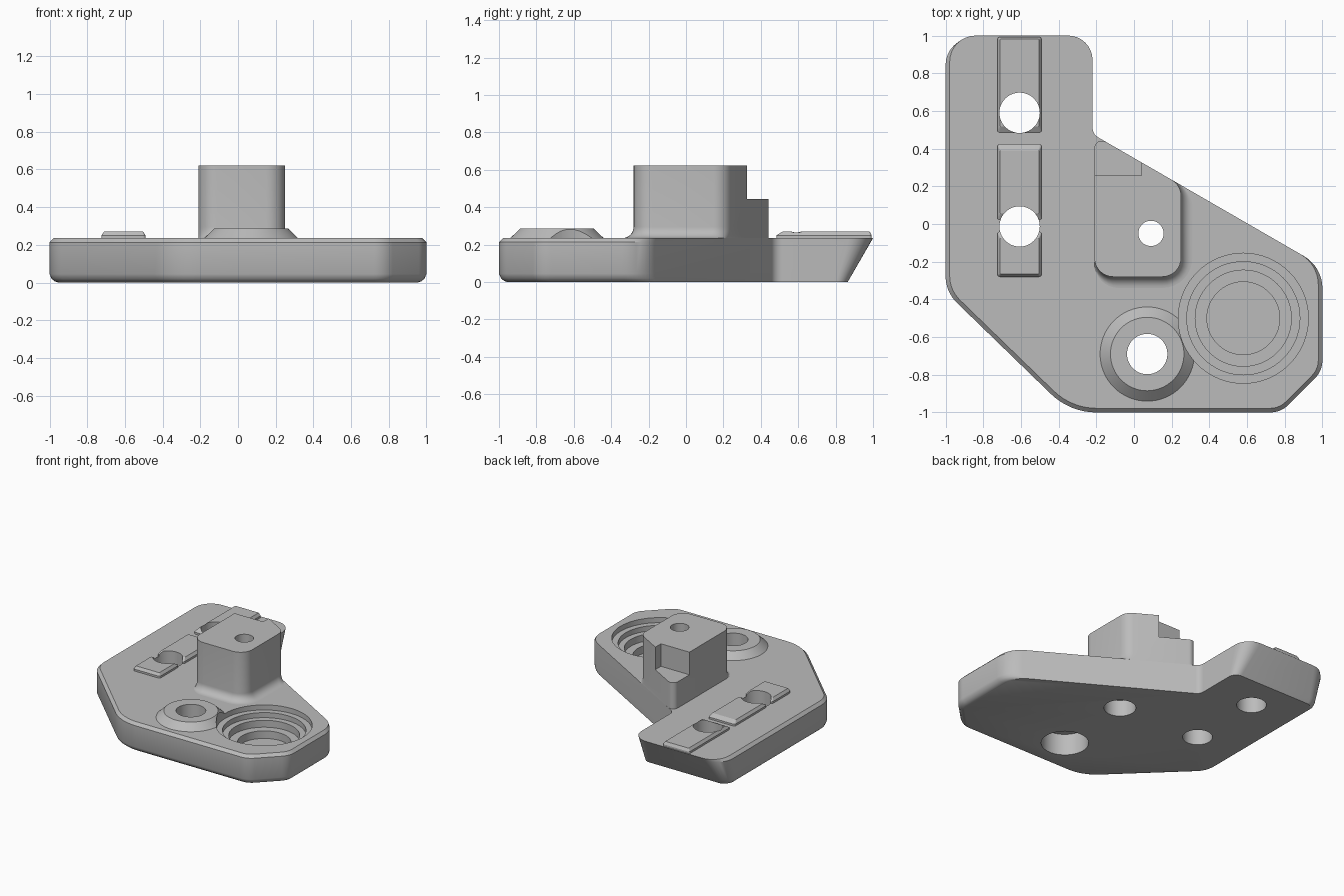
import bpy, bmesh, math
from mathutils import Vector

cube = bpy.data.objects.get("Cube")
if cube:
    bpy.data.objects.remove(cube, do_unlink=True)

grey = bpy.data.materials.new("grey")
grey.use_nodes = True
grey.diffuse_color = (0.5, 0.5, 0.5, 1)
grey.node_tree.nodes["Principled BSDF"].inputs["Base Color"].default_value = (0.5, 0.5, 0.5, 1)

TOP = 0.235          # upper face of the plate
SLANT = math.tan(math.radians(30))


def outline(corners, insets):
    """Rounded counter-clockwise outline; each edge moves inward by its own inset."""
    n, lines, pts = len(corners), [], []
    for i in range(n):
        a, b = Vector(corners[i][:2]), Vector(corners[(i + 1) % n][:2])
        d = (b - a).normalized()
        normal = Vector((d.y, -d.x))
        lines.append((normal, normal.dot(a) - insets[i], d))
    for i in range(n):
        (n1, c1, d1), (n2, c2, d2) = lines[i - 1], lines[i]
        det = n1.x * n2.y - n1.y * n2.x
        p = Vector(((c1 * n2.y - c2 * n1.y) / det, (n1.x * c2 - n2.x * c1) / det))
        r = max(corners[i][2] - (insets[i - 1] + insets[i]) / 2, 0.004)
        turn = math.atan2(d1.x * d2.y - d1.y * d2.x, d1.dot(d2))
        side = math.copysign(1, turn)
        start = p - d1 * r * math.tan(abs(turn) / 2)
        centre = start - n1 * r * side
        for k in range(9):
            a = turn * k / 8
            c, s = math.cos(a), math.sin(a)
            v = n1 * r * side
            pts.append(centre + Vector((v.x * c - v.y * s, v.x * s + v.y * c)))
    return pts


def finish(bm, name):
    bmesh.ops.recalc_face_normals(bm, faces=bm.faces)
    mesh = bpy.data.meshes.new(name)
    bm.to_mesh(mesh)
    bm.free()
    obj = bpy.data.objects.new(name, mesh)
    mesh.materials.append(grey)
    bpy.context.collection.objects.link(obj)
    return obj


def loft(name, rings):
    """Solid through a list of (height, outline points)."""
    bm = bmesh.new()
    loops = [[bm.verts.new((p[0], p[1], z)) for p in pts] for z, pts in rings]
    for low, high in zip(loops, loops[1:]):
        for i in range(len(low)):
            j = (i + 1) % len(low)
            bm.faces.new((low[i], low[j], high[j], high[i]))
    bm.faces.new(loops[0][::-1])
    bm.faces.new(loops[-1])
    return finish(bm, name)


def turned(name, x, y, profile, sides=64):
    """Round solid from (radius, height) steps."""
    def circle(r):
        return [(x + r * math.cos(math.tau * k / sides), y + r * math.sin(math.tau * k / sides))
                for k in range(sides)]
    return loft(name, [(z, circle(r)) for r, z in profile])


def block(name, x0, x1, y0, y1, z0, z1):
    rect = [(x0, y0), (x1, y0), (x1, y1), (x0, y1)]
    return loft(name, [(z0, rect), (z1, rect)])


# Base plate: bevelled front and sides, undercut back edge
plate_corners = [(-0.34, -1, 0.35), (0.78, -1, 0.14), (1, -0.78, 0.14), (1, -0.227, 0.2),
                 (-0.22, 0.477, 0.06), (-0.22, 1, 0.13), (-1, 1, 0.15), (-1, -0.36, 0.2)]
bevelled = [1, 1, 1, 0, 0, 0, 1, 1]
rings = []
for z, bevel in [(0, 0.045), (0.006, 0.028), (0.02, 0.011), (0.045, 0), (0.213, 0), (TOP, 0.022)]:
    insets = [bevel * b for b in bevelled]
    insets[5] = (TOP - z) * SLANT
    rings.append((z, outline(plate_corners, insets)))
plate = loft("base_plate", rings)

# Post with a concave foot on its front and right edges
post_corners = [(-0.21, -0.28, 0.1), (0.25, -0.28, 0.1), (0.25, 0.206, 0.1), (-0.21, 0.471, 0.04)]
rings = []
foot = 0.06
for k in range(9):
    a = math.pi / 2 * k / 8
    spread = -foot * (1 - math.sin(a))
    rings.append((TOP + foot * (1 - math.cos(a)), outline(post_corners, [spread, spread, 0, 0])))
rings.append((0.622, outline(post_corners, [0, 0, 0, 0])))
post = loft("post", rings)

# Conical boss
boss = turned("conical_boss", 0.07, -0.69, [(0.25, 0.2), (0.25, TOP), (0.195, 0.287)])

# Raised key segments: front y, back y, slope lengths at both ends
keys = []
for name, y0, y1, s0, s1 in [("key_back", 0.483, 0.993, 0.035, 0.012),
                             ("key_middle", 0.02, 0.425, 0.035, 0.035),
                             ("key_front", -0.28, -0.04, 0.015, 0.035)]:
    corners = [(-0.725, y0, 0.015), (-0.49, y0, 0.015), (-0.49, y1, 0.015), (-0.725, y1, 0.015)]
    rings = [(z, outline(corners, [s0 * f, 0.015 * f, s1 * f, 0.015 * f]))
             for z, f in [(TOP - 0.01, 0), (0.25, 0), (0.271, 1)]]
    keys.append(loft(name, rings))

# Cutters
bore = turned("bore_cutter", 0.58, -0.5,
              [(0.193, 0.04), (0.193, 0.1), (0.255, 0.1), (0.255, 0.155), (0.3, 0.155),
               (0.3, 0.195), (0.345, 0.195), (0.345, 0.5)])
boss_hole = turned("boss_hole_cutter", 0.07, -0.69,
                   [(0.17, -0.1), (0.17, 0.17), (0.107, 0.17), (0.107, 0.5)])
post_hole = turned("post_hole_cutter", 0.09, -0.05,
                   [(0.115, -0.1), (0.115, 0.13), (0.067, 0.13), (0.067, 0.8)])
key_holes = [turned("key_hole_cutter", -0.607, y, [(0.107, -0.1), (0.107, 0.5)])
             for y in (0.59, -0.013)]
notch = block("notch_cutter", -0.4, 0.04, 0.257, 0.7, 0.443, 0.8)

cuts = [(plate, [bore, boss_hole, post_hole] + key_holes), (post, [post_hole, notch]),
        (boss, [bore, boss_hole]), (keys[0], key_holes[:1]),
        (keys[1], key_holes[1:]), (keys[2], key_holes[1:])]
for part, cutters in cuts:
    bpy.ops.object.select_all(action="DESELECT")
    part.select_set(True)
    bpy.context.view_layer.objects.active = part
    for cutter in cutters:
        mod = part.modifiers.new("cut", "BOOLEAN")
        mod.operation = "DIFFERENCE"
        mod.solver = "EXACT"
        mod.object = cutter
        bpy.ops.object.modifier_apply(modifier=mod.name)
    bpy.ops.object.shade_smooth_by_angle(angle=math.radians(28))

for cutter in [bore, boss_hole, post_hole, notch] + key_holes:
    bpy.data.objects.remove(cutter, do_unlink=True)
